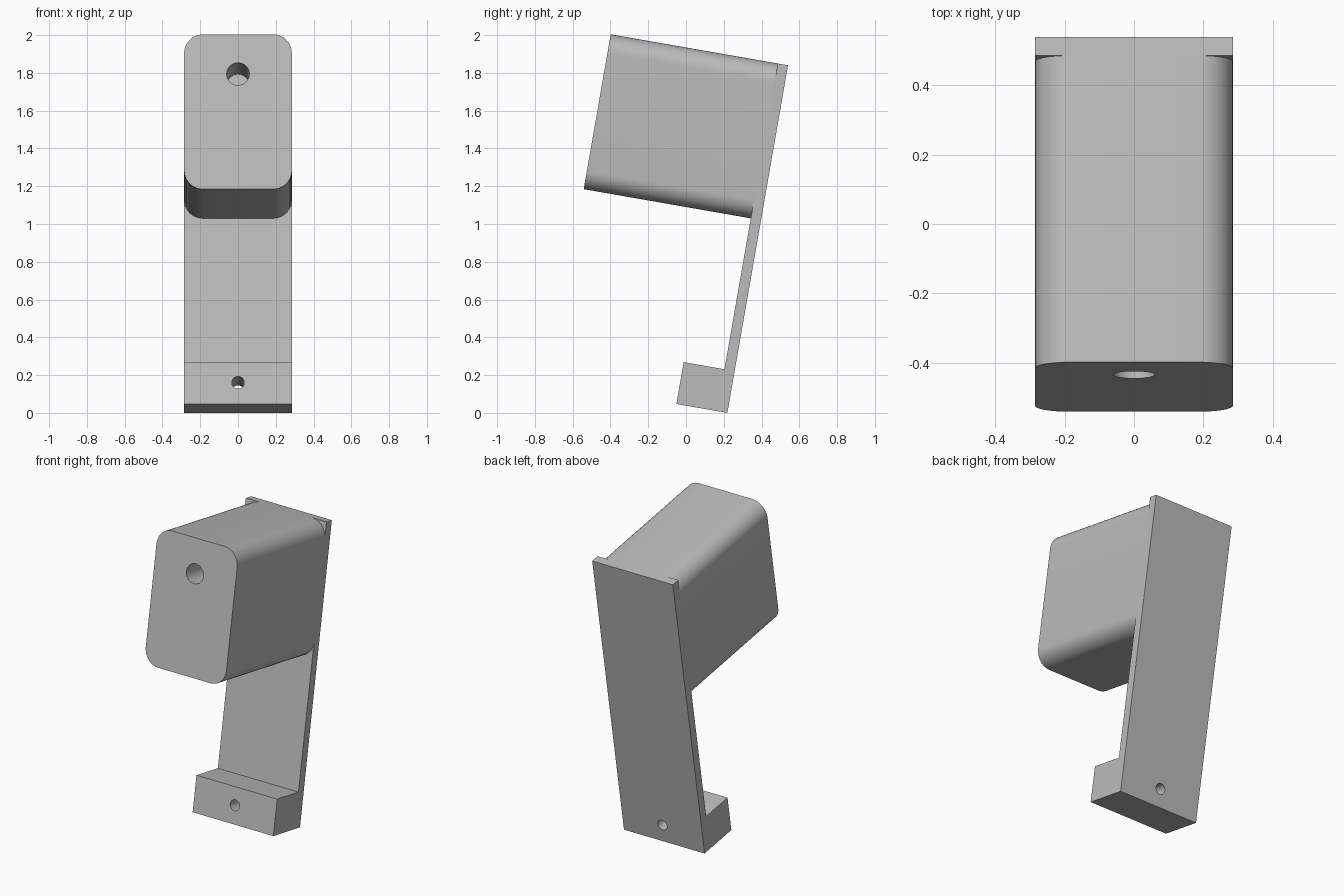
import bpy, bmesh
from math import radians, sin, cos, pi
from mathutils import Matrix

if "Cube" in bpy.data.objects:
    bpy.data.objects.remove(bpy.data.objects["Cube"], do_unlink=True)

W = 0.57          # overall width
H = 1.868         # plate length
T = 0.055         # plate thickness
# Everything is built upright with its back at y = 0, then leaned backwards
LEAN = Matrix.Translation((0, 0.219, 0)) @ Matrix.Rotation(radians(-9.9), 4, 'X')

grey = bpy.data.materials.new("plain grey")
grey.use_nodes = True
grey.diffuse_color = (0.5, 0.5, 0.5, 1)
grey.node_tree.nodes["Principled BSDF"].inputs["Base Color"].default_value = (0.5, 0.5, 0.5, 1)


def prism(name, points, direction):
    """Extrude a closed outline along a direction."""
    bm = bmesh.new()
    face = bm.faces.new([bm.verts.new(p) for p in points])
    out = bmesh.ops.extrude_face_region(bm, geom=[face])
    moved = [v for v in out["geom"] if isinstance(v, bmesh.types.BMVert)]
    bmesh.ops.translate(bm, verts=moved, vec=direction)
    bmesh.ops.recalc_face_normals(bm, faces=bm.faces)
    mesh = bpy.data.meshes.new(name)
    bm.to_mesh(mesh)
    bm.free()
    mesh.materials.append(grey)
    obj = bpy.data.objects.new(name, mesh)
    obj.matrix_world = LEAN
    bpy.context.collection.objects.link(obj)
    return obj


def ring(cx, cz, r, y, start=0, sweep=2 * pi, steps=40):
    return [(cx + r * cos(start + sweep * i / steps), y,
             cz + r * sin(start + sweep * i / steps)) for i in range(steps)]


def drill(target, height, radius, y_start, depth):
    cutter = prism(target.name + "_hole_cutter", ring(0, height, radius, y_start), (0, depth, 0))
    cutter.hide_render = True
    cutter.hide_set(True)
    mod = target.modifiers.new("hole", 'BOOLEAN')
    mod.operation = 'DIFFERENCE'
    mod.solver = 'EXACT'
    mod.object = cutter
    bpy.context.view_layer.update()
    bpy.context.view_layer.objects.active = target
    with bpy.context.temp_override(object=target, active_object=target):
        bpy.ops.object.modifier_apply(modifier=mod.name)
    bpy.data.objects.remove(cutter, do_unlink=True)


def smooth(obj):
    bpy.ops.object.select_all(action='DESELECT')
    obj.select_set(True)
    bpy.context.view_layer.objects.active = obj
    bpy.ops.object.shade_smooth_by_angle(angle=radians(30))


# Back plate with the foot block, one L-shaped outline
L = [(0, 0), (-0.274, 0), (-0.274, 0.225), (-T, 0.225), (-T, H), (0, H)]
bracket = prism("back_plate_and_foot", [(-W / 2, y, z) for y, z in L], (W, 0, 0))
drill(bracket, 0.115, 0.033, -0.4, 0.6)

# Rounded housing reaching forward from the plate
low, r = 1.036, 0.1
corners = [(W / 2 - r, H - r), (r - W / 2, H - r), (r - W / 2, low + r), (W / 2 - r, low + r)]
outline = []
for i, (cx, cz) in enumerate(corners):
    arc = ring(cx, cz, r, -0.953, i * pi / 2, pi / 2, 10)
    a = (i + 1) * pi / 2
    outline += arc + [(cx + r * cos(a), -0.953, cz + r * sin(a))]
housing = prism("rounded_housing", outline, (0, 0.953 - T, 0))
drill(housing, 1.655, 0.06, -1.1, 0.147 + 0.35)

for part in (bracket, housing):
    smooth(part)
